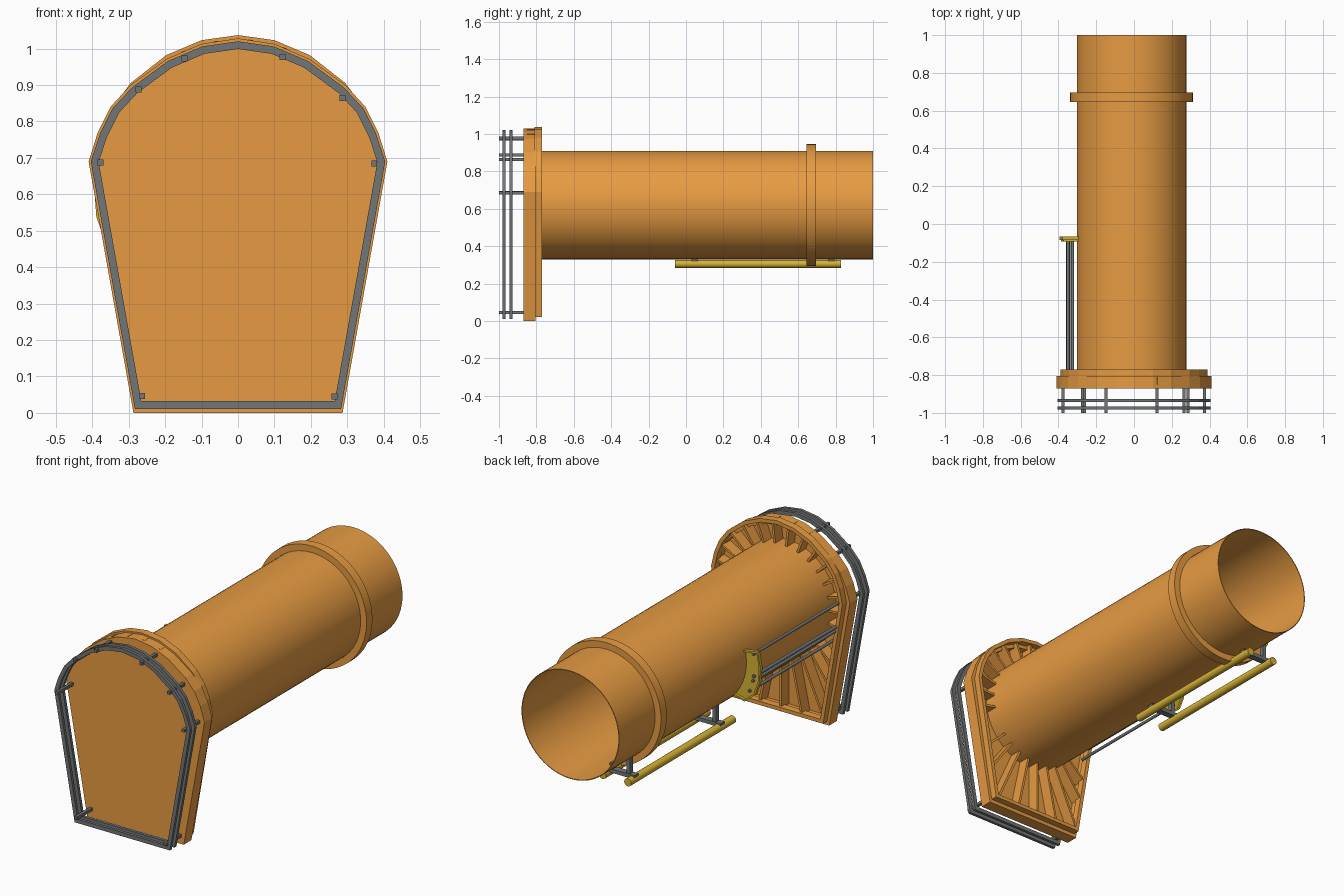
import bpy, bmesh, math
from mathutils import Vector, geometry

if "Cube" in bpy.data.objects:
    bpy.data.objects.remove(bpy.data.objects["Cube"])

def mat(name, c):
    m = bpy.data.materials.new(name)
    m.diffuse_color = (*c, 1)
    m.use_nodes = True
    m.node_tree.nodes["Principled BSDF"].inputs["Base Color"].default_value = m.diffuse_color
    return m

ORANGE = mat("orange_paint", (0.80, 0.33, 0.055))
YELLOW = mat("yellow_paint", (0.68, 0.45, 0.035))
STEEL = mat("dark_steel", (0.17, 0.18, 0.18))
CX, CZ, R = -0.013, 0.62, 0.29          # pipe axis and radius

def finish(bm, name, m, smooth=False):
    bmesh.ops.recalc_face_normals(bm, faces=bm.faces)
    me = bpy.data.meshes.new(name)
    bm.to_mesh(me)
    bm.free()
    ob = bpy.data.objects.new(name, me)
    bpy.context.collection.objects.link(ob)
    me.materials.append(m)
    if smooth:
        bpy.context.view_layer.objects.active = ob
        ob.select_set(True)
        bpy.ops.object.shade_smooth_by_angle(angle=math.radians(35))
        ob.select_set(False)
    return ob

def plate(name, pts, y0, y1, m):
    """Solid extrusion of an x-z outline along y."""
    bm = bmesh.new()
    f = bm.faces.new([bm.verts.new((x, y0, z)) for x, z in pts])
    ext = bmesh.ops.extrude_face_region(bm, geom=[f])["geom"]
    bmesh.ops.translate(bm, vec=(0, y1 - y0, 0),
                        verts=[v for v in ext if isinstance(v, bmesh.types.BMVert)])
    return finish(bm, name, m)

def ring(name, outer, inner, y0, y1, m, smooth=False):
    """Hollow extrusion between two matching x-z outlines."""
    bm = bmesh.new()
    loops = [[bm.verts.new((x, y, z)) for x, z in p]
             for p, y in ((outer, y0), (outer, y1), (inner, y1), (inner, y0))]
    n = len(outer)
    for a, b in zip(loops, loops[1:] + loops[:1]):
        for i in range(n):
            j = (i + 1) % n
            bm.faces.new((a[i], a[j], b[j], b[i]))
    return finish(bm, name, m, smooth)

def box(name, lo, hi, m):
    return plate(name, [(lo[0], lo[2]), (hi[0], lo[2]), (hi[0], hi[2]), (lo[0], hi[2])],
                 lo[1], hi[1], m)

def circle(r, n, x=CX, z=CZ):
    return [(x + r * math.cos(2 * math.pi * i / n), z + r * math.sin(2 * math.pi * i / n))
            for i in range(n)]

def rod(name, x, z, r, y0, y1, m, n=16):
    ob = plate(name, circle(r, n, x, z), y0, y1, m)
    bpy.context.view_layer.objects.active = ob
    ob.select_set(True)
    bpy.ops.object.shade_smooth_by_angle(angle=math.radians(35))
    ob.select_set(False)

def mirrored(half):
    return half + [(-x, z) for x, z in reversed(half) if x > 0]

def inset(pts, d):
    """Mitred inward offset of a counter-clockwise outline."""
    out = []
    for i, p in enumerate(pts):
        p = Vector(p)
        a = (p - Vector(pts[i - 1])).normalized()
        b = (Vector(pts[(i + 1) % len(pts)]) - p).normalized()
        na, nb = Vector((-a.y, a.x)), Vector((-b.y, b.x))
        out.append(tuple(p + (na + nb) * d / (1 + na.dot(nb))))
    return out

# Head: thin front plate, wide rim and narrower rear rim
front = mirrored([(.287, 0), (.41, .69), (.385, .77), (.35, .84), (.295, .9),
                  (.195, .972), (.1, 1.013), (0, 1.028)])
rear = mirrored([(.275, .02), (.39, .69), (.372, .77), (.343, .84), (.295, .905),
                 (.197, .982), (.1, 1.023), (0, 1.037)])
plate("head_plate", front, -.87, -.845, ORANGE)
ring("head_rim", front, inset(front, .03), -.846, -.805, ORANGE)
rear_in = inset(rear, .02)
ring("head_rear_rim", rear, rear_in, -.81, -.77, ORANGE)

# Stiffening ribs fanning from the pipe out to the rim
c = Vector((CX, CZ))
angles = [-12 + 13.6 * i for i in range(16)] + [222 + 12 * i for i in range(9)]
for deg in angles:
    d = Vector((math.cos(math.radians(deg)), math.sin(math.radians(deg))))
    for i in range(len(rear_in)):
        hit = geometry.intersect_line_line_2d(c, c + d * 2, Vector(rear_in[i - 1]),
                                              Vector(rear_in[i]))
        if hit:
            s = Vector((-d.y, d.x)) * .006
            a, b = c + d * (R - .01), hit + d * .012
            plate("head_rib", [tuple(q) for q in (a - s, b - s, b + s, a + s)],
                  -.85, -.782, ORANGE)
            break

# Pipe and collar
ring("pipe", circle(R, 64), circle(R - .004, 64), -.85, 1, ORANGE, True)
ring("pipe_collar", circle(.325, 64), circle(R - .002, 64), .645, .695, ORANGE, True)

# Guard frame: two rails on stand-off bars
guard = mirrored([(.283, .011), (.404, .69), (.379, .766), (.344, .836), (.29, .894),
                  (.192, .966), (.098, 1.006), (0, 1.02)])
for y in (-.982, -.943):
    ring("guard_rail", guard, inset(guard, .021), y, y + .016, STEEL)
for x, z in ((-.377, .687), (-.273, .888), (-.147, .973), (.122, .977), (.287, .864),
             (.374, .685), (-.263, .046), (.265, .045)):
    box("guard_standoff", (x - .008, -1, z - .008), (x + .008, -.86, z + .008), STEEL)

# Twin tubes under the pipe with their clamps
for x in (-.235, -.085):
    rod("under_tube", x, .305, .021, -.06, .83, YELLOW)
for y in (.03, .76):
    box("tube_clamp", (-.25, y, .312), (-.07, y + .035, .332), STEEL)
    for x in (-.21, -.11):
        top = CZ - math.sqrt(R * R - (x - CX) ** 2) + .015
        box("clamp_leg", (x - .01, y + .005, .325), (x + .01, y + .03, top), STEEL)

# Side bracket hugging the pipe, with rods back to the head
arc = [(CX + (R - .003) * math.cos(math.radians(a)), CZ + (R - .003) * math.sin(math.radians(a)))
       for a in (168, 176, 184, 192, 200, 210, 219)]
bracket = arc + [(-.30, .425), (-.355, .47), (-.38, .54), (-.386, .62), (-.372, .692)]
plate("side_bracket", bracket, -.092, -.08, YELLOW)
ring("side_bracket_lip", bracket, inset(bracket, .009), -.085, -.066, YELLOW)
for x, z, r in ((-.349, .68, .008), (-.35, .56, .009), (-.345, .535, .008),
                (-.325, .475, .008)):
    rod("side_rod", x, z, r, -.8, -.07, STEEL, 12)
